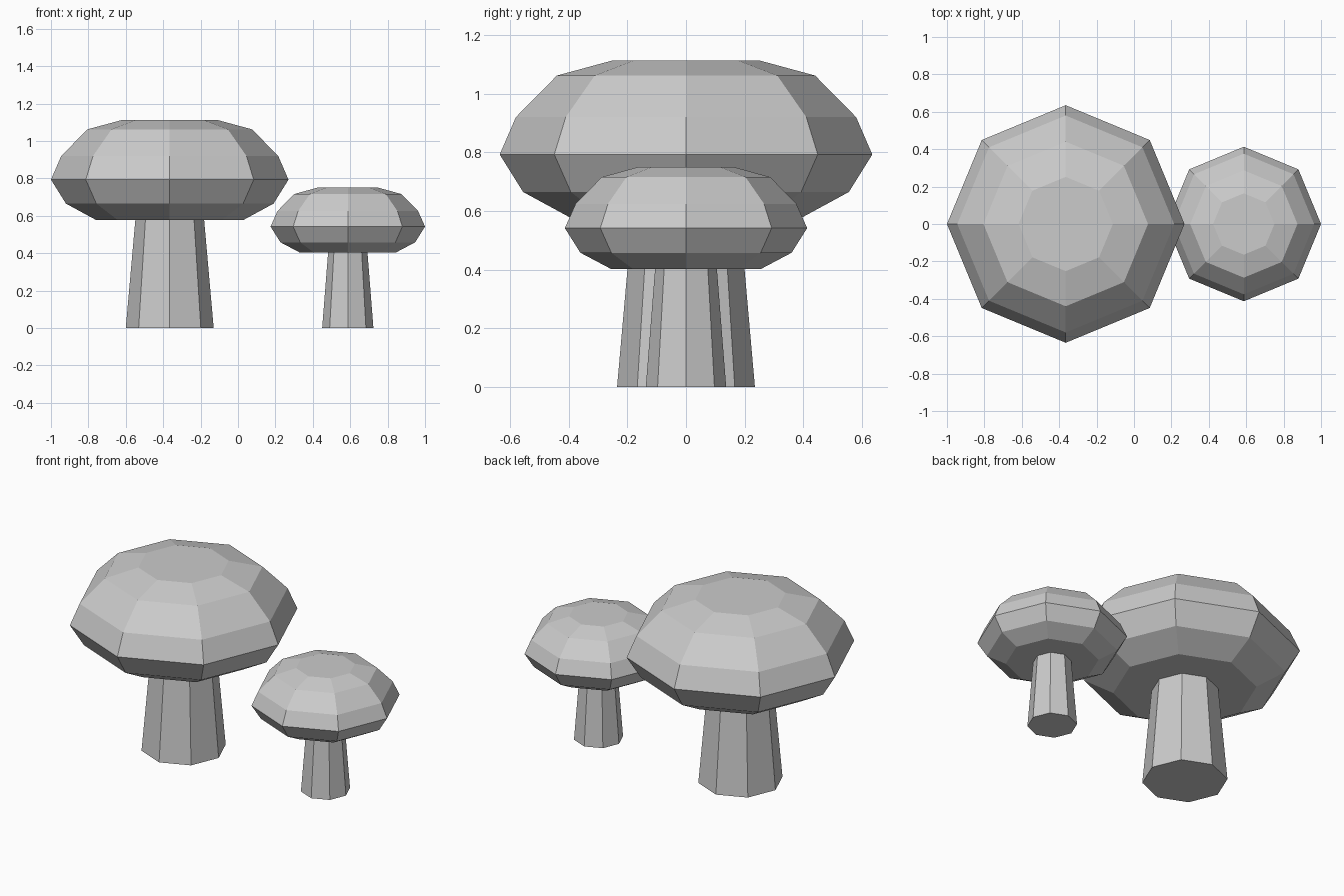
import bpy, bmesh
from math import cos, sin, pi

if "Cube" in bpy.data.objects:
    bpy.data.objects.remove(bpy.data.objects["Cube"])

SIDES = 8


def lathe(name, x, profile):
    """Eight-sided closed solid from (radius, z) rings, listed bottom to top."""
    bm = bmesh.new()
    rings = [[bm.verts.new((x + r * cos(2 * pi * i / SIDES),
                            r * sin(2 * pi * i / SIDES), z))
              for i in range(SIDES)] for r, z in profile]
    for low, high in zip(rings, rings[1:]):
        for i in range(SIDES):
            j = (i + 1) % SIDES
            bm.faces.new((low[i], low[j], high[j], high[i]))
    bm.faces.new(rings[0][::-1])
    bm.faces.new(rings[-1])
    mesh = bpy.data.meshes.new(name)
    bm.to_mesh(mesh)
    bm.free()
    obj = bpy.data.objects.new(name, mesh)
    bpy.context.collection.objects.link(obj)
    return obj


# Large mushroom: tapered stem and faceted cap
lathe("large_stem", -0.365, [(0.235, 0), (0.182, 0.6)])
lathe("large_cap", -0.365, [(0.395, 0.578), (0.555, 0.665), (0.635, 0.793),
                            (0.58, 0.92), (0.44, 1.062), (0.252, 1.113)])

# Small mushroom
lathe("small_stem", 0.587, [(0.137, 0), (0.104, 0.42)])
lathe("small_cap", 0.587, [(0.256, 0.403), (0.36, 0.458), (0.413, 0.542),
                           (0.376, 0.625), (0.287, 0.716), (0.164, 0.75)])
